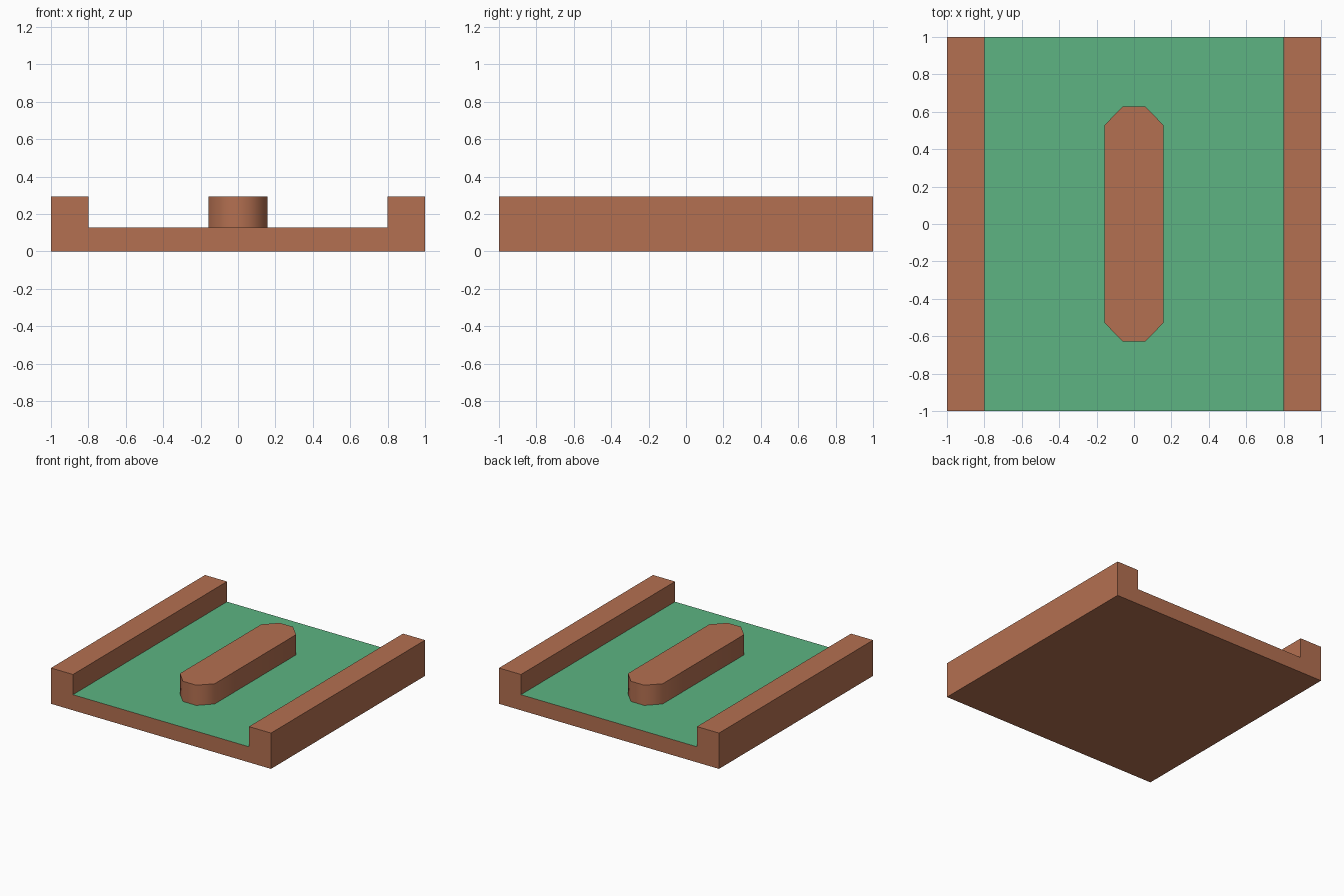
import bpy, bmesh
from mathutils import Vector

if "Cube" in bpy.data.objects:
    bpy.data.objects.remove(bpy.data.objects["Cube"])

FLOOR, TOP = 0.128, 0.294


def material(name, rgb):
    m = bpy.data.materials.new(name)
    m.diffuse_color = (*rgb, 1.0)
    m.use_nodes = True
    m.node_tree.nodes["Principled BSDF"].inputs["Base Color"].default_value = m.diffuse_color
    return m


brown = material("terracotta brown", (0.456, 0.162, 0.082))
green = material("turf green", (0.109, 0.456, 0.223))


def extrude_outline(name, points, offset, mats):
    """Make a solid by extruding a closed outline along an offset."""
    bm = bmesh.new()
    face = bm.faces.new([bm.verts.new(p) for p in points])
    ext = bmesh.ops.extrude_face_region(bm, geom=[face], use_keep_orig=True)
    moved = [g for g in ext["geom"] if isinstance(g, bmesh.types.BMVert)]
    bmesh.ops.translate(bm, verts=moved, vec=Vector(offset))
    bmesh.ops.recalc_face_normals(bm, faces=bm.faces)
    me = bpy.data.meshes.new(name)
    bm.to_mesh(me)
    bm.free()
    for m in mats:
        me.materials.append(m)
    ob = bpy.data.objects.new(name, me)
    bpy.context.collection.objects.link(ob)
    return ob


# Channel tray: U-shaped section with a raised rail on each side
half = [(1, 0), (1, TOP), (0.8, TOP), (0.8, FLOOR)]
section = half + [(-x, z) for x, z in reversed(half)]
tray = extrude_outline("course_tray", [(x, -1, z) for x, z in section],
                       (0, 2, 0), [brown, green])
# Turf: the upward face at floor height
for p in tray.data.polygons:
    if p.normal.z > 0.9 and abs(p.center.z - FLOOR) < 0.01:
        p.material_index = 1

# Central island: long block with cut corners and smoothly shaded walls
quarter = [(0.158, 0.528), (0.061, 0.628)]
right = [(x, -y) for x, y in reversed(quarter)] + quarter
outline = right + [(-x, -y) for x, y in right]
island = extrude_outline("centre_island", [(x, y, FLOOR) for x, y in outline],
                         (0, 0, TOP - FLOOR), [brown])
bpy.context.view_layer.objects.active = island
island.select_set(True)
bpy.ops.object.shade_smooth_by_angle(angle=1.0)
